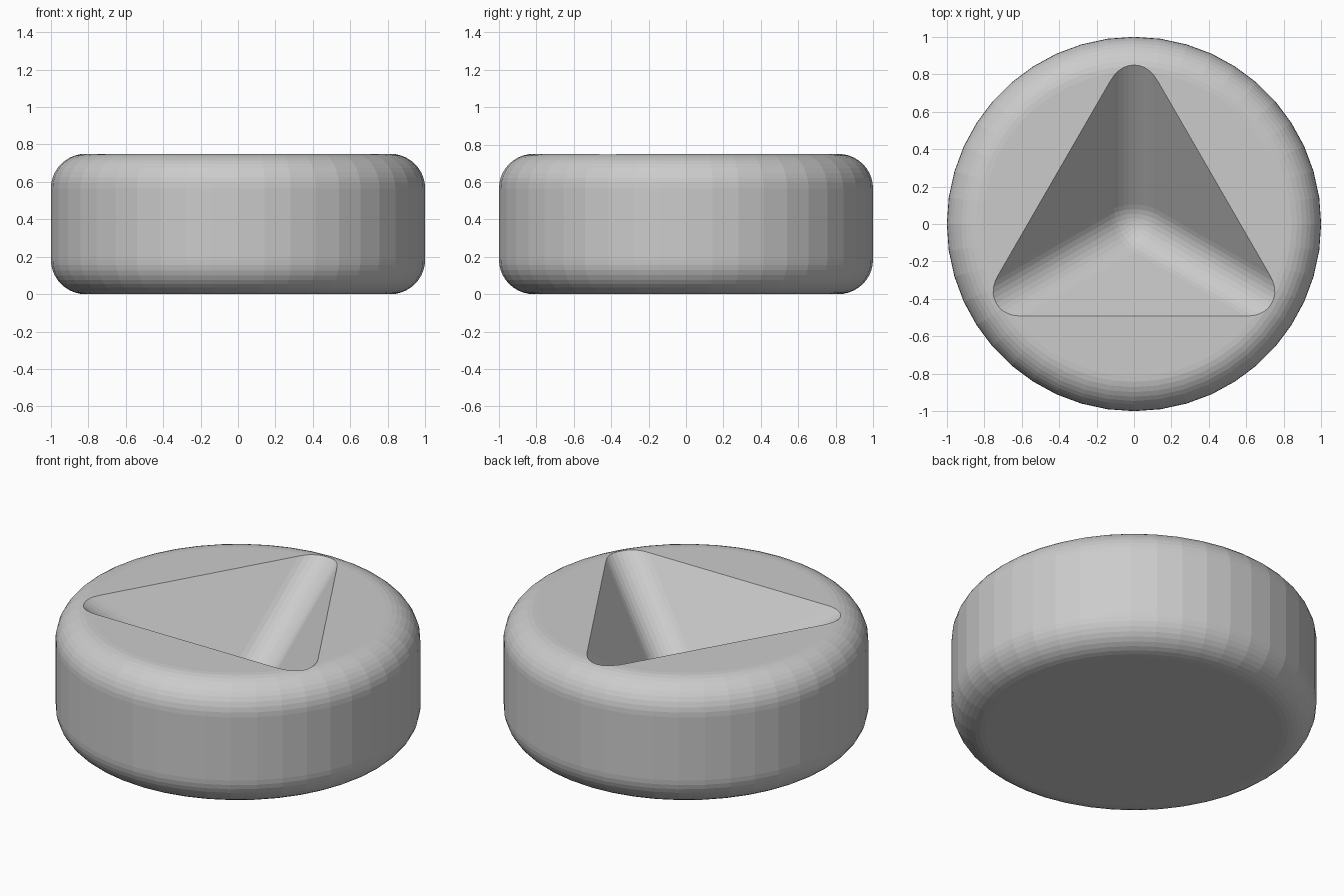
import bpy, bmesh, math
from mathutils import Matrix, Vector

if "Cube" in bpy.data.objects:
    bpy.data.objects.remove(bpy.data.objects["Cube"])

HEIGHT = 0.75
FILLET = 0.185
POCKET_INRADIUS = 0.492
POCKET_DEPTH = POCKET_INRADIUS * math.sqrt(2)


def make_object(name, bm):
    mesh = bpy.data.meshes.new(name)
    bm.normal_update()
    bm.to_mesh(mesh)
    bm.free()
    obj = bpy.data.objects.new(name, mesh)
    bpy.context.collection.objects.link(obj)
    return obj


# Round puck with both rims filleted
bm = bmesh.new()
bmesh.ops.create_cone(bm, cap_ends=True, segments=44, radius1=1, radius2=1, depth=HEIGHT,
                      matrix=Matrix.Translation((0, 0, HEIGHT / 2)))
rims = [e for e in bm.edges if abs(e.verts[0].co.z - e.verts[1].co.z) < 1e-4]
bmesh.ops.bevel(bm, geom=rims, offset=FILLET, offset_type='OFFSET', segments=10,
                profile=0.5, affect='EDGES')
puck = make_object("puck_body", bm)

# Rounded cube standing on one corner, one edge pointing to the back
bm = bmesh.new()
bmesh.ops.create_cube(bm, size=2.0)
bmesh.ops.bevel(bm, geom=bm.edges[:], offset=0.18, offset_type='OFFSET', segments=10,
                profile=0.5, affect='EDGES')
up = Vector((1, 1, 1)).normalized()
back = Vector((2, -1, -1)).normalized()
side = back.cross(up)
turn = Matrix((side, back, up)).to_4x4()
lift = Matrix.Translation((0, 0, HEIGHT - POCKET_DEPTH + math.sqrt(3)))
bm.transform(lift @ turn)
cutter = make_object("corner_pocket_cutter", bm)
cutter.hide_render = True

# Cut the three-sided pocket
cut = puck.modifiers.new("pocket", 'BOOLEAN')
cut.operation = 'DIFFERENCE'
cut.solver = 'EXACT'
cut.object = cutter
bpy.context.view_layer.objects.active = puck
puck.select_set(True)
bpy.ops.object.modifier_apply(modifier=cut.name)
bpy.data.objects.remove(cutter)
